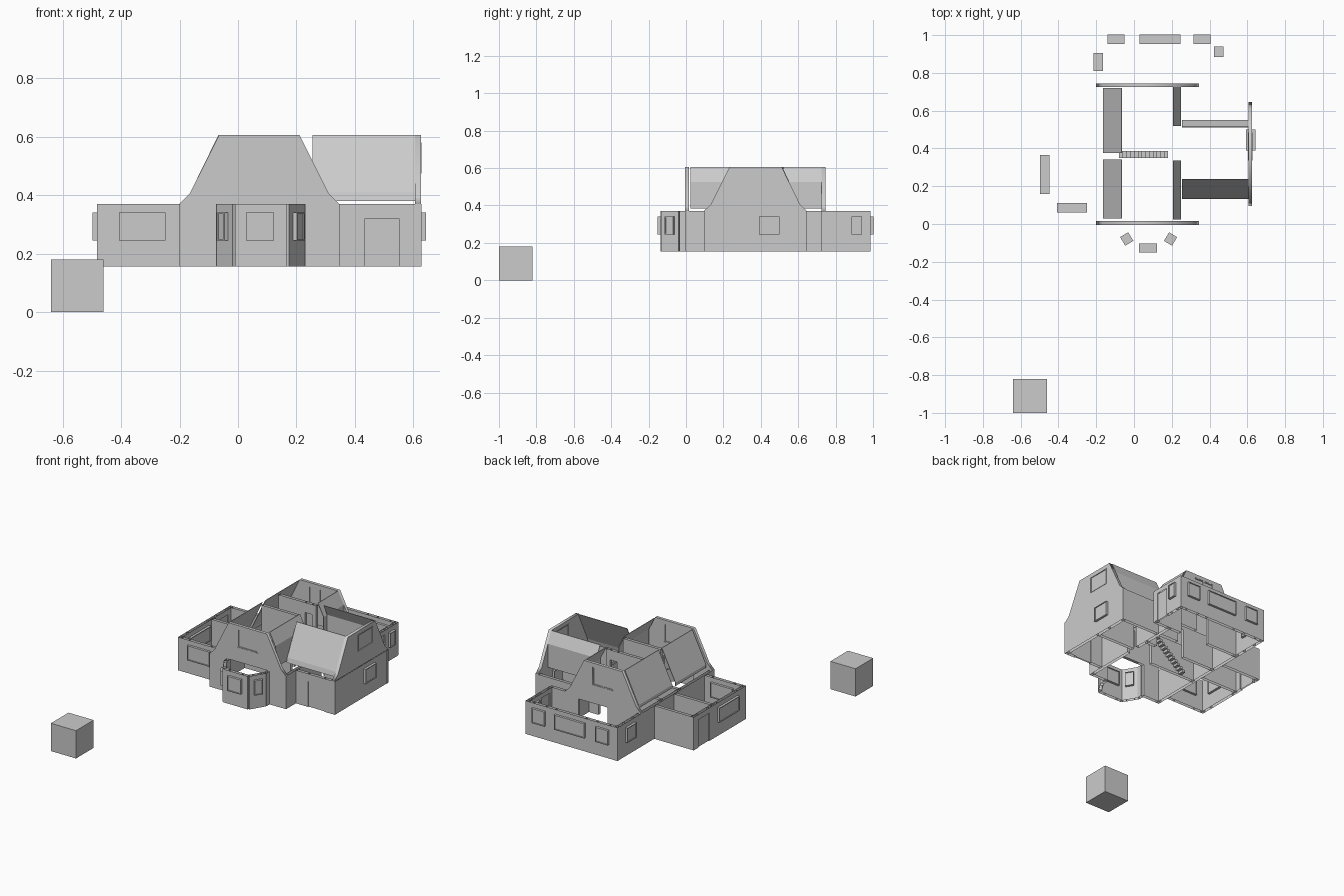
import bpy, bmesh, math
from mathutils import Vector

if "Cube" in bpy.data.objects:
    bpy.data.objects.remove(bpy.data.objects["Cube"])

Z0, Z1, T = 0.155, 0.37, 0.01      # wall base, wall top, half thickness
WZ = (0.245, 0.34)                 # window sill and head


def finish(bm, name):
    bmesh.ops.remove_doubles(bm, verts=bm.verts, dist=1e-5)
    bmesh.ops.recalc_face_normals(bm, faces=bm.faces)
    me = bpy.data.meshes.new(name)
    bm.to_mesh(me)
    bm.free()
    ob = bpy.data.objects.new(name, me)
    bpy.context.collection.objects.link(ob)
    return ob


def add_box(bm, lo, hi, skip_caps=False, M=lambda p: p):
    vs = [bm.verts.new(M(Vector((x, y, z)))) for x in (lo[0], hi[0])
          for y in (lo[1], hi[1]) for z in (lo[2], hi[2])]
    faces = [(0, 1, 3, 2), (4, 6, 7, 5), (0, 4, 5, 1), (2, 3, 7, 6)]
    if not skip_caps:
        faces += [(0, 2, 6, 4), (1, 5, 7, 3)]
    for f in faces:
        bm.faces.new([vs[i] for i in f])


def box(name, lo, hi):
    bm = bmesh.new()
    add_box(bm, lo, hi)
    return finish(bm, name)


def wall(name, p, q, windows=(), doors=(), z0=Z0, z1=Z1):
    """Hollow-topped wall on centre line p-q; openings are (start, end) distances along it."""
    p, q = Vector((*p, 0)), Vector((*q, 0))
    d = (q - p).normalized()
    n = Vector((-d.y, d.x, 0))
    M = lambda v: p + d * v.x + n * v.y + Vector((0, 0, v.z))
    L = (q - p).length
    bm = bmesh.new()
    holes = sorted([(a, b, *WZ) for a, b in windows] + [(a, b, z0, h) for a, b, h in doors])
    s = 0
    for a, b, lo, hi in holes:
        add_box(bm, (s, -T, z0), (a, T, z1), True, M)
        if lo > z0:
            add_box(bm, (a, -T, z0), (b, T, lo), True, M)
        add_box(bm, (a, -T, hi), (b, T, z1), True, M)
        s = b
    add_box(bm, (s, -T, z0), (L, T, z1), True, M)
    finish(bm, name)
    for i, (a, b) in enumerate(windows):
        window(f"{name}_window_{i + 1}", a, b, *WZ, 0.025, M)
    for i, (a, b, h) in enumerate(doors):
        if h < 0.345:
            bm = bmesh.new()
            add_box(bm, (a, -0.004, z0), (b, 0.004, h), True, M)
            finish(bm, f"{name}_door_{i + 1}")


def window(name, a, b, lo, hi, dep, M, mullion=False):
    """Closed window box with shallow recessed panes on both faces."""
    bm = bmesh.new()
    w = 0.005
    corners = lambda e, y: [M(Vector((x, y, z))) for x, z in
                            ((a + e, lo + e), (b - e, lo + e), (b - e, hi - e), (a + e, hi - e))]
    loops = [corners(w, -dep + w), corners(w, -dep), corners(0, -dep),
             corners(0, dep), corners(w, dep), corners(w, dep - w)]
    rings = [[bm.verts.new(c) for c in lp] for lp in loops]
    for r, s in zip(rings, rings[1:]):
        for i in range(4):
            j = (i + 1) % 4
            bm.faces.new((r[i], r[j], s[j], s[i]))
    bm.faces.new(rings[0])
    bm.faces.new(rings[-1])
    if mullion:
        m = (a + b) / 2
        add_box(bm, (m - w, -dep, lo + w), (m + w, dep, hi - w), False, M)
    finish(bm, name)


def gable(name, outline, hole, loc, turn, mullion=False):
    """Flat-topped gable slab with a window hole, drawn as a filled 2D curve."""
    cu = bpy.data.curves.new(name, 'CURVE')
    cu.dimensions, cu.fill_mode, cu.extrude = '2D', 'BOTH', T
    a, b, lo, hi = hole
    for pts in (outline, [(a, lo), (b, lo), (b, hi), (a, hi)]):
        sp = cu.splines.new('POLY')
        sp.points.add(len(pts) - 1)
        for pt, c in zip(sp.points, pts):
            pt.co = (*c, 0, 1)
        sp.use_cyclic_u = True
    ob = bpy.data.objects.new(name, cu)
    bpy.context.collection.objects.link(ob)
    ob.rotation_euler = (math.pi / 2, 0, turn)
    ob.location = loc
    bpy.ops.object.select_all(action='DESELECT')
    ob.select_set(True)
    bpy.context.view_layer.objects.active = ob
    bpy.ops.object.convert(target='MESH')
    o = Vector(loc)
    M = (lambda v: o + Vector((v.x, v.y, v.z))) if turn == 0 else (lambda v: o + Vector((v.y, v.x, v.z)))
    window(name + "_window", a, b, lo, hi, 0.0125 if turn else 0.0085, M, mullion)


def roof(name, profile, a, b, along, inward, t=0.004):
    """Roof panel: (side, z) profile thickened inward, swept from a to b along x or y."""
    pts = profile + [(s + inward * t, z) for s, z in reversed(profile)]
    bm = bmesh.new()
    rings = [[bm.verts.new((u, s, z) if along == 'x' else (s, u, z)) for s, z in pts] for u in (a, b)]
    n, k = len(pts), len(profile)
    for i in range(n):
        j = (i + 1) % n
        bm.faces.new((rings[0][i], rings[0][j], rings[1][j], rings[1][i]))
    for r in rings:
        for i in range(k - 1):
            bm.faces.new((r[i], r[i + 1], r[n - 2 - i], r[n - 1 - i]))
    finish(bm, name)


# separate cube in the garden
box("garden_cube", (-0.64, -1.0, 0.0), (-0.46, -0.82, 0.18))

# left wing
wall("left_wing_front", (-0.482, 0.085), (-0.2, 0.085), [(0.075, 0.234)])
wall("left_wing_side", (-0.472, 0.075), (-0.472, 0.61), [(0.085, 0.29)], [(0.375, 0.485, 0.335)])
wall("left_wing_back", (-0.482, 0.60), (-0.2, 0.60))
wall("left_wing_partition", (-0.47, 0.40), (-0.2, 0.40))

# main block, open to the bay
wall("main_front_left", (-0.2, 0.005), (-0.065, 0.005))
wall("main_front_right", (0.22, 0.005), (0.345, 0.005))
wall("main_left", (-0.19, -0.005), (-0.19, 0.745))
wall("main_right", (0.338, -0.005), (0.338, 0.745), [], [(0.36, 0.44, 0.345)])
wall("main_back", (-0.2, 0.735), (0.455, 0.735), [], [(0.24, 0.45, 0.345)])
wall("hall_partition", (-0.19, 0.335), (0.15, 0.335))
wall("hall_back_partition", (-0.19, 0.515), (0.338, 0.515), [], [(0.24, 0.45, 0.345)])

# bay
bay = [(-0.065, 0.0), (-0.065, -0.035), (-0.010, -0.127), (0.165, -0.127), (0.22, -0.035), (0.22, 0.0)]
bay_windows = [[], [(0.025, 0.078)], [(0.037, 0.133)], [(0.029, 0.082)], []]
for i, w in enumerate(bay_windows):
    wall(f"bay_wall_{i + 1}", bay[i], bay[i + 1], w)

# right wing
wall("right_wing_front", (0.345, 0.105), (0.628, 0.105), [], [(0.09, 0.205, 0.32)])
wall("right_wing_side", (0.617, 0.095), (0.617, 0.645), [(0.295, 0.405)])
wall("right_wing_back", (0.345, 0.635), (0.628, 0.635))
wall("right_wing_partition", (0.345, 0.40), (0.605, 0.40))

# back room
wall("back_room_back", (-0.2, 0.977), (0.457, 0.977), [(0.06, 0.15), (0.23, 0.445), (0.515, 0.605)])
wall("back_room_left", (-0.19, 0.735), (-0.19, 0.985), [(0.075, 0.17)])
wall("back_room_right", (0.448, 0.735), (0.448, 0.985), [(0.15, 0.205)], [(0.03, 0.115, 0.34)])

# gables
main_outline = [(-0.2, 0.37), (0.345, 0.37), (0.31, 0.405), (0.21, 0.605), (-0.065, 0.605), (-0.165, 0.405)]
wing_outline = [(0.095, 0.37), (0.645, 0.37), (0.61, 0.405), (0.512, 0.605), (0.232, 0.605), (0.132, 0.405)]
gable("front_gable", main_outline, (0.0, 0.147, 0.463, 0.58), (0, 0.005, 0), 0)
gable("back_gable", main_outline, (0.0, 0.147, 0.463, 0.58), (0, 0.735, 0), 0, True)
gable("right_gable", wing_outline, (0.335, 0.485, 0.473, 0.58), (0.615, 0, 0), math.pi / 2)

# roof panels: full slopes on the outside, short slopes over upright walls inside
slope_left = [(-0.067, 0.605), (-0.165, 0.405), (-0.165, 0.385)]
roof("roof_left_front", slope_left, 0.03, 0.342, 'y', 1)
roof("roof_left_back", slope_left, 0.375, 0.72, 'y', 1)
slope_right = [(0.21, 0.605), (0.25, 0.525), (0.25, 0.385)]
roof("roof_right_front", slope_right, 0.025, 0.335, 'y', -1)
roof("roof_right_back", slope_right, 0.52, 0.725, 'y', -1)
roof("wing_roof_front", [(0.235, 0.605), (0.14, 0.41), (0.132, 0.38)], 0.255, 0.605, 'x', 1)
roof("wing_roof_back", [(0.515, 0.605), (0.55, 0.532), (0.55, 0.38)], 0.255, 0.605, 'x', -1)

# upper floor partitions
wall("upper_partition_front", (-0.06, 0.335), (0.21, 0.335), z0=0.385, z1=0.595)
wall("upper_partition_back", (-0.06, 0.51), (0.21, 0.51), [], [(0.19, 0.24, 0.53)], z0=0.385, z1=0.595)

# stairs
steps = 13
bm = bmesh.new()
for i in range(steps):
    x, z = -0.08 + 0.02 * i, Z0 + (Z1 - Z0) * (i + 1) / steps
    add_box(bm, (x, 0.35, z - 0.0165), (x + 0.02, 0.387, z))
finish(bm, "stairs")
